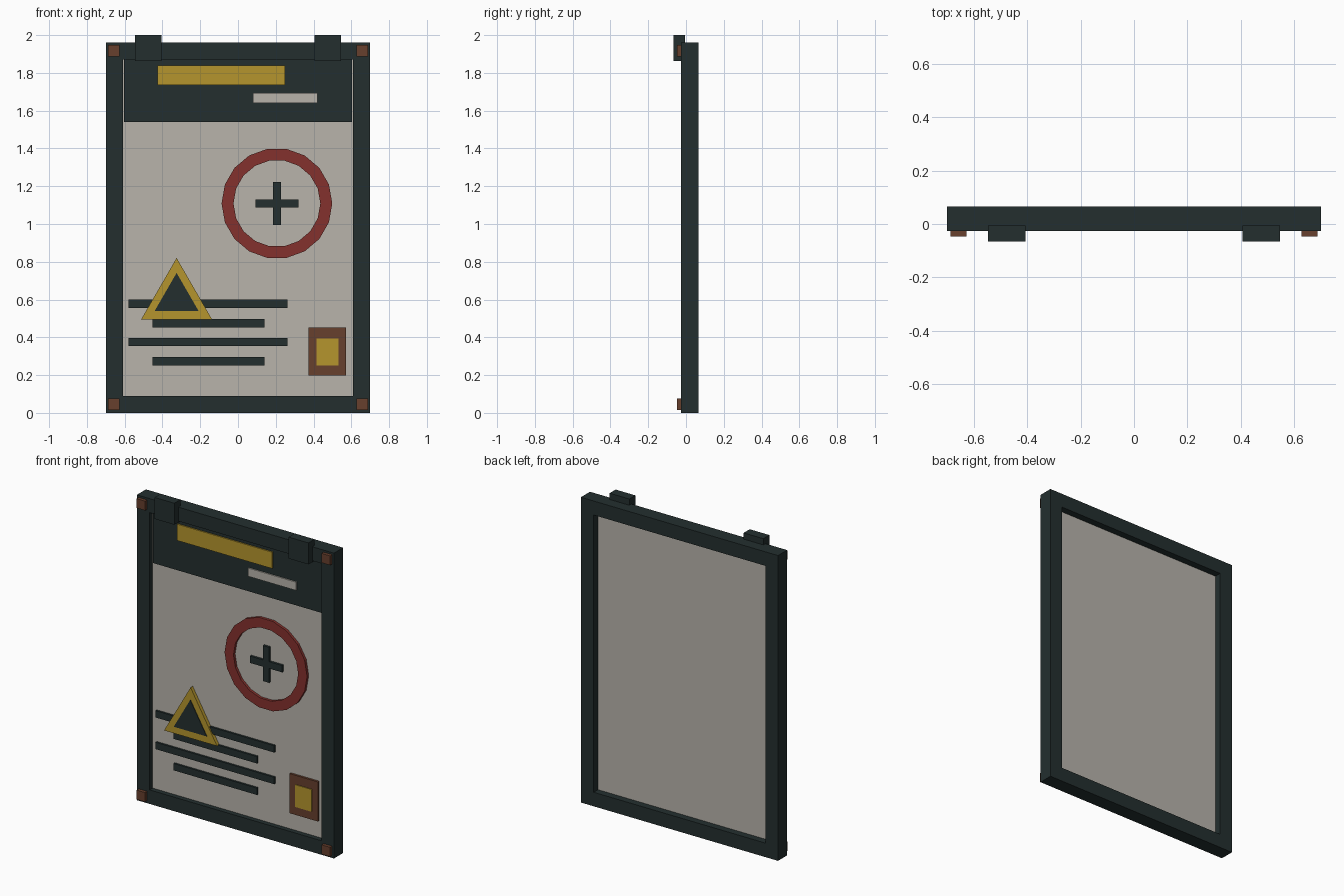
import bpy, bmesh, math

if "Cube" in bpy.data.objects:
    bpy.data.objects.remove(bpy.data.objects["Cube"])

def material(name, r, g, b):
    m = bpy.data.materials.new(name)
    m.diffuse_color = (r, g, b, 1)
    m.use_nodes = True
    m.node_tree.nodes["Principled BSDF"].inputs["Base Color"].default_value = m.diffuse_color
    return m

DARK = material("dark slate", 0.017, 0.028, 0.028)
PAPER = material("warm grey", 0.48, 0.455, 0.41)
YELLOW = material("mustard yellow", 0.46, 0.30, 0.026)
RED = material("brick red", 0.23, 0.031, 0.026)
BROWN = material("rust brown", 0.135, 0.05, 0.026)

def finish(bm, name, mat):
    bmesh.ops.recalc_face_normals(bm, faces=bm.faces)
    me = bpy.data.meshes.new(name)
    bm.to_mesh(me)
    bm.free()
    me.materials.append(mat)
    ob = bpy.data.objects.new(name, me)
    bpy.context.collection.objects.link(ob)
    return ob

def boxes(name, mat, y0, y1, rects):
    """Join boxes given as (x0, x1, z0, z1) rectangles, all from y0 to y1."""
    bm = bmesh.new()
    for x0, x1, z0, z1 in rects:
        for v in bmesh.ops.create_cube(bm, size=1)["verts"]:
            v.co = (x1 if v.co.x > 0 else x0, y1 if v.co.y > 0 else y0, z1 if v.co.z > 0 else z0)
    return finish(bm, name, mat)

def circle(n, r, cx, cz, start=0.0):
    return [(cx + r * math.cos(start + 2 * math.pi * i / n),
             cz + r * math.sin(start + 2 * math.pi * i / n)) for i in range(n)]

def ring(name, mat, y0, y1, outer, inner):
    """Flat band between two matching outlines, extruded along y."""
    bm = bmesh.new()
    n = len(outer)
    loops = [[bm.verts.new((x, y, z)) for x, z in pts]
             for pts, y in ((outer, y0), (inner, y0), (inner, y1), (outer, y1))]
    for k in range(4):
        a, b = loops[k], loops[(k + 1) % 4]
        for i in range(n):
            j = (i + 1) % n
            bm.faces.new((a[i], a[j], b[j], b[i]))
    return finish(bm, name, mat)

def prism(name, mat, y0, y1, pts):
    bm = bmesh.new()
    f = bm.faces.new([bm.verts.new((x, y0, z)) for x, z in pts])
    new = bmesh.ops.extrude_face_region(bm, geom=[f], use_keep_orig=True)["geom"]
    for v in new:
        if isinstance(v, bmesh.types.BMVert):
            v.co.y = y1
    return finish(bm, name, mat)

def rect(x0, x1, z0, z1):
    return [(x0, z0), (x1, z0), (x1, z1), (x0, z1)]

# Frame, recessed board and header band
ring("frame", DARK, -0.026, 0.066, rect(-0.7, 0.7, 0, 1.96), rect(-0.61, 0.61, 0.09, 1.87))
boxes("board", PAPER, 0.005, 0.022, [(-0.61, 0.61, 0.09, 1.87)])
boxes("header_band", DARK, -0.003, 0.006, [(-0.603, 0.603, 1.54, 1.87)])
boxes("header_title_bar", YELLOW, -0.011, -0.002, [(-0.425, 0.25, 1.735, 1.84)])
boxes("header_subtitle_bar", PAPER, -0.011, -0.002, [(0.08, 0.42, 1.64, 1.693)])

# Hanging clips and corner bolts
boxes("hanging_clips", DARK, -0.066, -0.005,
      [(s - 0.07, s + 0.07, 1.862, 2.0) for s in (-0.476, 0.476)])
boxes("corner_bolts", BROWN, -0.047, -0.02,
      [(x - 0.03, x + 0.03, z - 0.03, z + 0.03) for x in (-0.657, 0.657) for z in (0.046, 1.917)])

# Round emblem with a cross
CX, CZ = 0.206, 1.109
ring("emblem_ring", RED, -0.012, 0.006, circle(18, 0.293, CX, CZ), circle(18, 0.23, CX, CZ))
boxes("emblem_cross", DARK, -0.01, 0.006,
      [(CX - 0.114, CX + 0.114, CZ - 0.022, CZ + 0.022),
       (CX - 0.022, CX + 0.022, CZ - 0.114, CZ + 0.114)])

# Text-like stripes
lines = []
for i, z in enumerate((0.578, 0.475, 0.375, 0.273)):
    x0, x1 = ((-0.58, 0.262), (-0.452, 0.14))[i % 2]
    lines.append((x0, x1, z - 0.022, z + 0.022))
boxes("stripes", DARK, -0.008, 0.006, lines)

# Warning triangle
prism("triangle_plate", YELLOW, -0.017, 0.006, circle(3, 0.217, -0.325, 0.603, math.pi / 2))
prism("triangle_inset", DARK, -0.021, -0.016, circle(3, 0.135, -0.325, 0.606, math.pi / 2))

# Stamp in the lower corner
boxes("stamp", BROWN, -0.009, 0.006, [(0.373, 0.573, 0.197, 0.451)])
boxes("stamp_centre", YELLOW, -0.014, -0.008, [(0.415, 0.531, 0.25, 0.393)])
